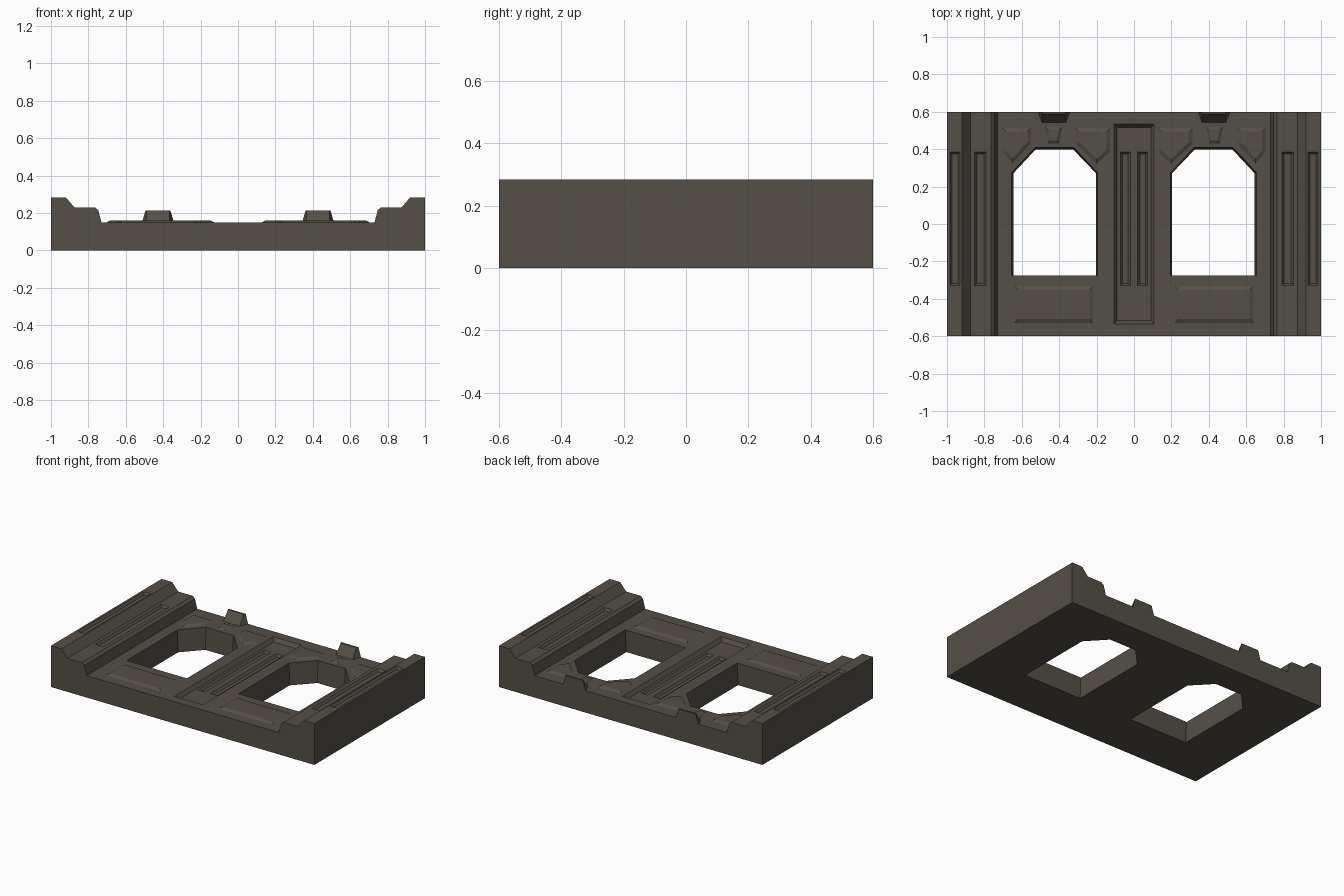
import bpy
import bmesh
from mathutils import Vector

cube = bpy.data.objects.get("Cube")
if cube:
    bpy.data.objects.remove(cube, do_unlink=True)

stone = bpy.data.materials.new("dark_olive_stone")
stone.use_nodes = True
COLOUR = (0.09, 0.08, 0.063, 1)
stone.diffuse_color = COLOUR
stone.node_tree.nodes["Principled BSDF"].inputs["Base Color"].default_value = COLOUR

BASE = 0.15       # plain wall surface
RELIEF = 0.16     # raised panel surface
RECESS = 0.125    # floor of the central panel


def loft(bm, ring_a, ring_b):
    """Closed solid between two rings with equal point counts."""
    a = [bm.verts.new(p) for p in ring_a]
    b = [bm.verts.new(p) for p in ring_b]
    bm.faces.new(a)
    bm.faces.new(b)
    for i in range(len(a)):
        j = (i + 1) % len(a)
        bm.faces.new((a[i], a[j], b[j], b[i]))


def finish(bm, name):
    bmesh.ops.recalc_face_normals(bm, faces=bm.faces)
    mesh = bpy.data.meshes.new(name)
    bm.to_mesh(mesh)
    bm.free()
    obj = bpy.data.objects.new(name, mesh)
    mesh.materials.append(stone)
    bpy.context.collection.objects.link(obj)
    return obj


def at(points, z):
    return [(x, y, z) for x, y in points]


def flip(points, side):
    return [(x * side, y) for x, y in points]


def rect(x0, x1, y0, y1):
    return [(x0, y0), (x1, y0), (x1, y1), (x0, y1)]


def inset(points, width):
    """Shrink a convex outline evenly with mitred corners."""
    pts = [Vector(p) for p in points]
    n = len(pts)
    area = sum(pts[i - 1].x * pts[i].y - pts[i].x * pts[i - 1].y for i in range(n))
    turn = 1 if area > 0 else -1
    result = []
    for i, p in enumerate(pts):
        d0 = (p - pts[i - 1]).normalized()
        d1 = (pts[(i + 1) % n] - p).normalized()
        n0 = Vector((-d0.y, d0.x)) * turn
        n1 = Vector((-d1.y, d1.x)) * turn
        q = p + (n0 + n1) * (width / (1 + n0.dot(n1)))
        result.append((q.x, q.y))
    return result


def sunk(bm, outline, surface, floor, slope):
    """Cutter whose walls slope inwards from the surface to the floor."""
    over = 0.01
    extra = -slope * over / (surface - floor)
    loft(bm, at(inset(outline, slope), floor), at(inset(outline, extra), surface + over))


def cut(target, cutter):
    cutter.hide_render = True
    mod = target.modifiers.new("cut", "BOOLEAN")
    mod.operation = "DIFFERENCE"
    mod.solver = "EXACT"
    mod.object = cutter
    bpy.context.view_layer.objects.active = target
    bpy.ops.object.modifier_apply(modifier=mod.name)
    bpy.data.objects.remove(cutter, do_unlink=True)


# Wall slab with stepped pilasters along both ends
half = [(1, 0), (1, 0.283), (0.92, 0.283), (0.875, 0.23), (0.765, 0.23),
        (0.747, 0.215), (0.73, BASE)]
profile = half + [(-x, z) for x, z in reversed(half)]
bm = bmesh.new()
loft(bm, [(x, -0.6, z) for x, z in profile], [(x, 0.6, z) for x, z in profile])
wall = finish(bm, "wall_slab")

# Window openings and the recessed central panel
window_low = [(0.205, -0.275), (0.642, -0.275), (0.642, 0.27), (0.525, 0.395),
              (0.325, 0.395), (0.205, 0.27)]
window_high = [(0.195, -0.275), (0.655, -0.275), (0.655, 0.275), (0.53, 0.41),
               (0.32, 0.41), (0.195, 0.275)]
bm = bmesh.new()
for side in (-1, 1):
    loft(bm, at(flip(window_low, side), -0.05), at(flip(window_high, side), 0.17))
sunk(bm, rect(-0.108, 0.108, -0.535, 0.535), BASE, RECESS, 0.018)
cut(wall, finish(bm, "opening_cutter"))

# Long flutes in the pilasters and the central panel
bm = bmesh.new()
for side in (-1, 1):
    for x0, x1, surface in ((0.93, 0.985, 0.283), (0.79, 0.852, 0.23), (0.02, 0.073, RECESS)):
        sunk(bm, flip(rect(x0, x1, -0.33, 0.385), side), surface, surface - 0.015, 0.012)
cut(wall, finish(bm, "flute_cutter"))

# Raised bevelled panels around each window: name, outline, bevel width
panels = [
    ("lower_panel", rect(0.217, 0.64, -0.53, -0.33), 0.022),
    ("outer_corner_panel", [(0.704, 0.515), (0.55, 0.515), (0.55, 0.43),
                            (0.65, 0.32), (0.704, 0.385)], 0.02),
    ("inner_corner_panel", [(0.126, 0.515), (0.126, 0.385), (0.2, 0.32),
                            (0.315, 0.43), (0.315, 0.515)], 0.02),
    ("centre_panel", [(0.4, 0.43), (0.46, 0.43), (0.478, 0.52), (0.382, 0.52)], 0.016),
]
for side, word in ((-1, "right"), (1, "left")):
    for name, outline, bevel in panels:
        shape = flip(outline, side)
        bm = bmesh.new()
        loft(bm, at(shape, BASE - 0.001), at(inset(shape, bevel), RELIEF))
        finish(bm, f"{word}_{name}")

    # Keystone: a wedge ramping up to the top edge of the wall
    c = 0.428 * side
    bm = bmesh.new()
    loft(bm,
         [(c - 0.088, 0.6, BASE - 0.01), (c + 0.088, 0.6, BASE - 0.01),
          (c + 0.064, 0.535, BASE - 0.01), (c - 0.064, 0.535, BASE - 0.01)],
         [(c - 0.066, 0.6, 0.214), (c + 0.066, 0.6, 0.214),
          (c + 0.06, 0.588, 0.214), (c - 0.06, 0.588, 0.214)])
    finish(bm, f"{word}_keystone")
